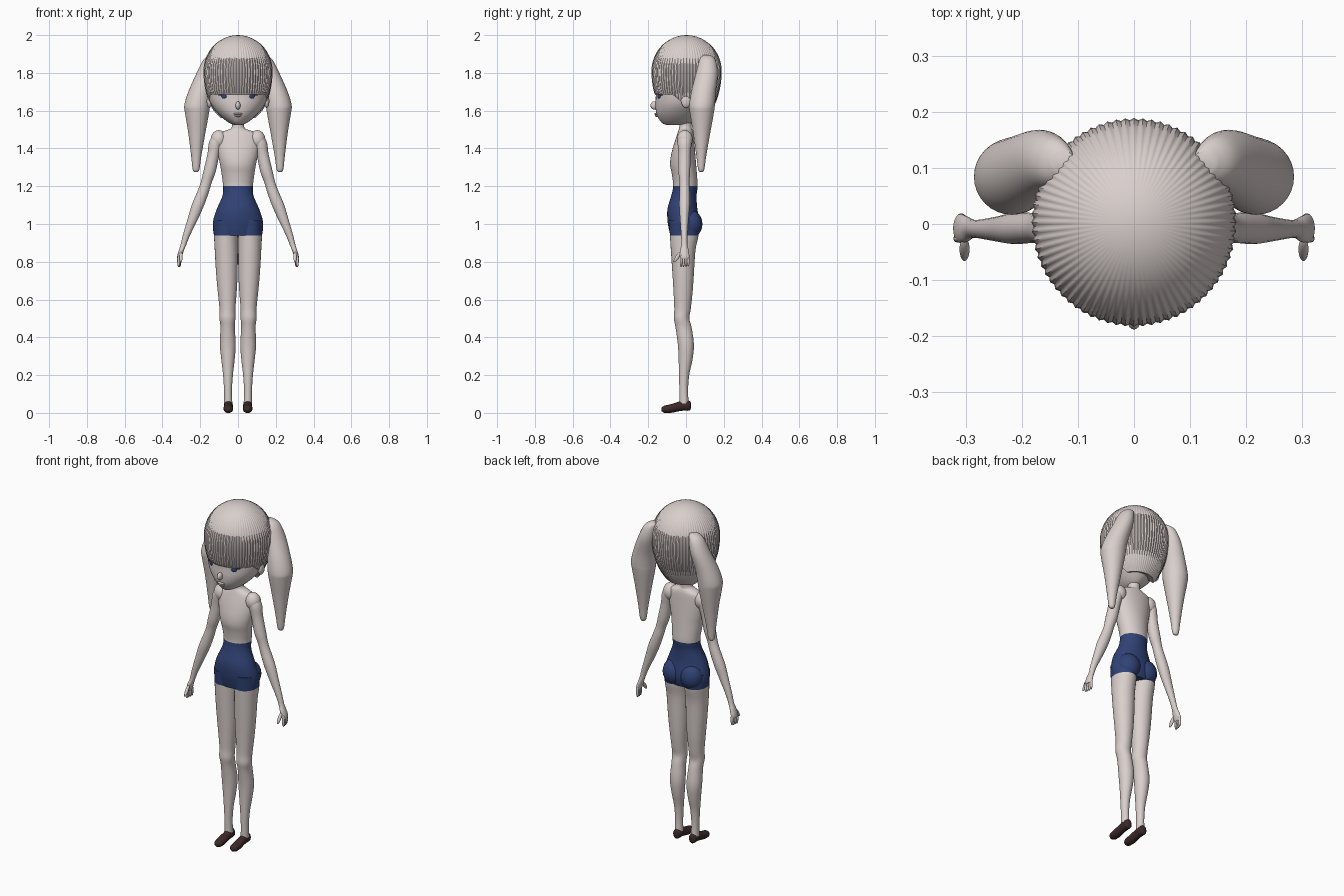
import bpy, bmesh, math
from mathutils import Vector, Matrix


def material(name, rgb):
    m = bpy.data.materials.new(name)
    m.diffuse_color = (*rgb, 1)
    return m


PALE = material("pale grey", (0.70, 0.63, 0.61))
BLUE = material("navy blue", (0.03, 0.055, 0.18))
BROWN = material("dark brown", (0.045, 0.022, 0.022))


def finish(name, bm, mats, mirror=False, rule=None):
    """Turn a bmesh into a smooth object, coloured by a rule on face centres."""
    bmesh.ops.recalc_face_normals(bm, faces=bm.faces)
    for f in bm.faces:
        f.smooth = True
        if rule:
            f.material_index = rule(f.calc_center_median())
    me = bpy.data.meshes.new(name)
    bm.to_mesh(me)
    bm.free()
    for m in mats:
        me.materials.append(m)
    ob = bpy.data.objects.new(name, me)
    bpy.context.collection.objects.link(ob)
    if mirror:
        ob.modifiers.new("mirror", 'MIRROR')
    bpy.ops.object.select_all(action='DESELECT')
    bpy.context.view_layer.objects.active = ob
    ob.select_set(True)
    bpy.ops.object.shade_smooth_by_angle(angle=math.radians(50))
    return ob


def spline(rows, k):
    """Catmull-Rom interpolation through rows of section values."""
    out = []
    for i in range(len(rows) - 1):
        quad = [rows[max(i - 1, 0)], rows[i], rows[i + 1], rows[min(i + 2, len(rows) - 1)]]
        for j in range(k):
            t = j / k
            out.append([0.5 * (2 * b + (c - a) * t + (2 * a - 5 * b + 4 * c - d) * t * t
                               + (3 * b - a - 3 * c + d) * t ** 3) for a, b, c, d in zip(*quad)])
    return out + [list(rows[-1])]


def skin_rings(bm, rings):
    for a, b in zip(rings, rings[1:]):
        for i in range(len(a)):
            j = (i + 1) % len(a)
            bm.faces.new((a[i], a[j], b[j], b[i]))
    bm.faces.new(rings[0])
    bm.faces.new(rings[-1])


def loft(name, rows, mats, mirror=False, rule=None, n=28, k=4):
    """Rows are (z, centre x, half width, front y, back y)."""
    bm = bmesh.new()
    rings = []
    for z, cx, rx, y0, y1 in spline(rows, k):
        cy, ry = (y0 + y1) / 2, (y1 - y0) / 2
        rings.append([bm.verts.new((cx + rx * math.cos(2 * math.pi * i / n),
                                    cy + ry * math.sin(2 * math.pi * i / n), z)) for i in range(n)])
    skin_rings(bm, rings)
    return finish(name, bm, mats, mirror, rule)


def ellipsoid(name, loc, size, mat, mirror=False, turn=0.0, tilt=0.0):
    bm = bmesh.new()
    bmesh.ops.create_uvsphere(bm, u_segments=20, v_segments=12, radius=1)
    bm.transform(Matrix.Translation(Vector(loc)) @ Matrix.Rotation(turn, 4, 'Z')
                 @ Matrix.Rotation(tilt, 4, 'X') @ Matrix.Diagonal((*size, 1)))
    return finish(name, bm, [mat], mirror)


# Torso with the upper part of the shorts
loft("torso", [
    (1.56, 0, 0.033, -0.032, 0.032), (1.51, 0, 0.034, -0.036, 0.03),
    (1.495, 0, 0.065, -0.04, 0.035), (1.475, 0, 0.105, -0.047, 0.04),
    (1.42, 0, 0.112, -0.065, 0.045), (1.36, 0, 0.104, -0.08, 0.05),
    (1.31, 0, 0.094, -0.084, 0.054), (1.26, 0, 0.086, -0.074, 0.058),
    (1.20, 0, 0.079, -0.068, 0.062), (1.15, 0, 0.082, -0.078, 0.056),
    (1.08, 0, 0.112, -0.098, 0.06), (1.02, 0, 0.131, -0.098, 0.072),
    (0.98, 0, 0.133, -0.092, 0.072), (0.94, 0, 0.127, -0.083, 0.06)],
    [PALE, BLUE], rule=lambda c: int(c.z < 1.20), n=36)

# Rounded seat of the shorts
ellipsoid("shorts_seat", (0.057, 0.022, 1.0), (0.066, 0.065, 0.075), BLUE, True)

# Legs, coloured blue inside the shorts
loft("leg", [
    (1.02, 0.066, 0.062, -0.09, 0.07), (0.94, 0.064, 0.063, -0.085, 0.066),
    (0.86, 0.062, 0.061, -0.08, 0.05), (0.74, 0.059, 0.057, -0.072, 0.042),
    (0.64, 0.057, 0.050, -0.066, 0.035), (0.55, 0.056, 0.042, -0.062, 0.025),
    (0.50, 0.056, 0.042, -0.064, 0.018), (0.45, 0.055, 0.038, -0.055, 0.03),
    (0.36, 0.054, 0.042, -0.043, 0.042), (0.28, 0.053, 0.035, -0.039, 0.034),
    (0.20, 0.053, 0.026, -0.037, 0.017), (0.12, 0.053, 0.021, -0.035, 0.011),
    (0.05, 0.052, 0.022, -0.034, 0.014)],
    [PALE, BLUE], True, lambda c: int(c.z > 0.94))

# Shoes: lofted along the foot from heel to toe
bm = bmesh.new()
rings = []
for y, rx, z0, z1 in spline([(0.026, 0.006, 0.025, 0.052), (0.018, 0.02, 0.012, 0.064),
                             (-0.01, 0.024, 0.012, 0.066), (-0.04, 0.023, 0.008, 0.059),
                             (-0.08, 0.026, 0.0, 0.046), (-0.115, 0.022, 0.0, 0.038),
                             (-0.13, 0.007, 0.01, 0.026)], 3):
    rings.append([bm.verts.new((0.051 + rx * math.cos(a * math.pi / 10), y,
                                (z0 + z1) / 2 + (z1 - z0) / 2 * math.sin(a * math.pi / 10)))
                  for a in range(20)])
skin_rings(bm, rings)
finish("shoe", bm, [BROWN], True)

# Arms and hands
ellipsoid("shoulder", (0.102, -0.006, 1.447), (0.043, 0.042, 0.05), PALE, True)
loft("arm", [
    (1.47, 0.105, 0.03, -0.038, 0.026), (1.43, 0.117, 0.037, -0.044, 0.03),
    (1.37, 0.130, 0.032, -0.04, 0.024), (1.28, 0.150, 0.033, -0.04, 0.022),
    (1.22, 0.168, 0.029, -0.034, 0.018), (1.17, 0.185, 0.031, -0.034, 0.02),
    (1.10, 0.212, 0.033, -0.036, 0.02), (1.03, 0.238, 0.028, -0.032, 0.014),
    (0.94, 0.273, 0.019, -0.026, 0.008), (0.89, 0.289, 0.015, -0.025, 0.008),
    (0.86, 0.300, 0.014, -0.032, 0.014), (0.83, 0.309, 0.013, -0.034, 0.018),
    (0.815, 0.312, 0.009, -0.03, 0.014)], [PALE], True, n=20)
for i, y in enumerate((-0.026, -0.013, 0.0, 0.012)):
    ellipsoid(f"finger_{i + 1}", (0.314 - 0.002 * i, y, 0.805 + 0.003 * (i == 3)),
              (0.008, 0.007, 0.034), PALE, True)
ellipsoid("thumb", (0.302, -0.045, 0.826), (0.009, 0.01, 0.034), PALE, True, tilt=-0.6)

# Head and face
loft("head", [
    (1.80, 0, 0.155, -0.16, 0.15), (1.74, 0, 0.158, -0.163, 0.15),
    (1.68, 0, 0.157, -0.160, 0.135), (1.63, 0, 0.140, -0.162, 0.11),
    (1.585, 0, 0.106, -0.157, 0.08), (1.55, 0, 0.068, -0.14, 0.05),
    (1.53, 0, 0.036, -0.12, 0.02), (1.523, 0, 0.012, -0.09, -0.03)], [PALE], n=40)
ellipsoid("nose", (0, -0.167, 1.628), (0.013, 0.021, 0.022), PALE)
ellipsoid("upper_lip", (0, -0.158, 1.583), (0.023, 0.01, 0.006), PALE)
ellipsoid("lower_lip", (0, -0.155, 1.573), (0.018, 0.01, 0.006), PALE)
ellipsoid("ear", (0.152, 0.0, 1.65), (0.014, 0.025, 0.035), PALE, True)

# Thin eye plates following the curve of the face
ellipsoid("iris", (0.075, -0.143, 1.676), (0.016, 0.004, 0.012), BLUE, True, turn=0.45)
ellipsoid("eyelash", (0.093, -0.132, 1.683), (0.012, 0.004, 0.004), BROWN, True, turn=0.6)

# Ribbed hair cap: fringe short at the front, longer at the sides and back
bm = bmesh.new()
N, R, MID = 288, 22, 1.81
rings = []
for r in range(1, R + 1):
    ring = []
    for i in range(N):
        a = 2 * math.pi * i / N
        s = math.sin(a)
        low = 1.688 if s < -0.45 else 1.688 - 0.128 * min(1, (s + 0.45) / 0.9)
        half = R // 2
        if r <= half:
            p = r / half * math.pi / 2
            f, z = math.sin(p), MID + 0.19 * math.cos(p)
        else:
            z = MID + (low - MID) * (r - half) / (R - half)
            f = math.sqrt(1 - ((MID - z) / 0.30) ** 2)
        f *= 1 + 0.011 * math.cos(72 * a) * min(1, 2 * f * f)
        ring.append(bm.verts.new((0.181 * f * math.cos(a), 0.003 + 0.184 * f * s, z)))
    rings.append(ring)
crown = bm.verts.new((0, 0.003, 2.0))
for i in range(N):
    bm.faces.new((crown, rings[0][i], rings[0][(i + 1) % N]))
for a, b in zip(rings, rings[1:]):
    for i in range(N):
        j = (i + 1) % N
        bm.faces.new((a[i], b[i], b[j], a[j]))
# Underside closes inwards to the neck
neck = bm.verts.new((0, 0.02, 1.60))
for i in range(N):
    bm.faces.new((rings[-1][(i + 1) % N], rings[-1][i], neck))
finish("hair_cap", bm, [PALE])

# Twin hanging tails of hair
loft("hair_tail", [
    (1.895, 0.125, 0.02, 0.09, 0.13), (1.87, 0.145, 0.037, 0.07, 0.155),
    (1.80, 0.168, 0.051, 0.053, 0.168), (1.70, 0.201, 0.062, 0.028, 0.158),
    (1.63, 0.216, 0.068, 0.017, 0.153), (1.59, 0.217, 0.064, 0.02, 0.148),
    (1.48, 0.218, 0.045, 0.038, 0.128), (1.36, 0.221, 0.027, 0.055, 0.107),
    (1.29, 0.222, 0.018, 0.064, 0.097), (1.275, 0.222, 0.008, 0.074, 0.088)], [PALE], True, n=32)
